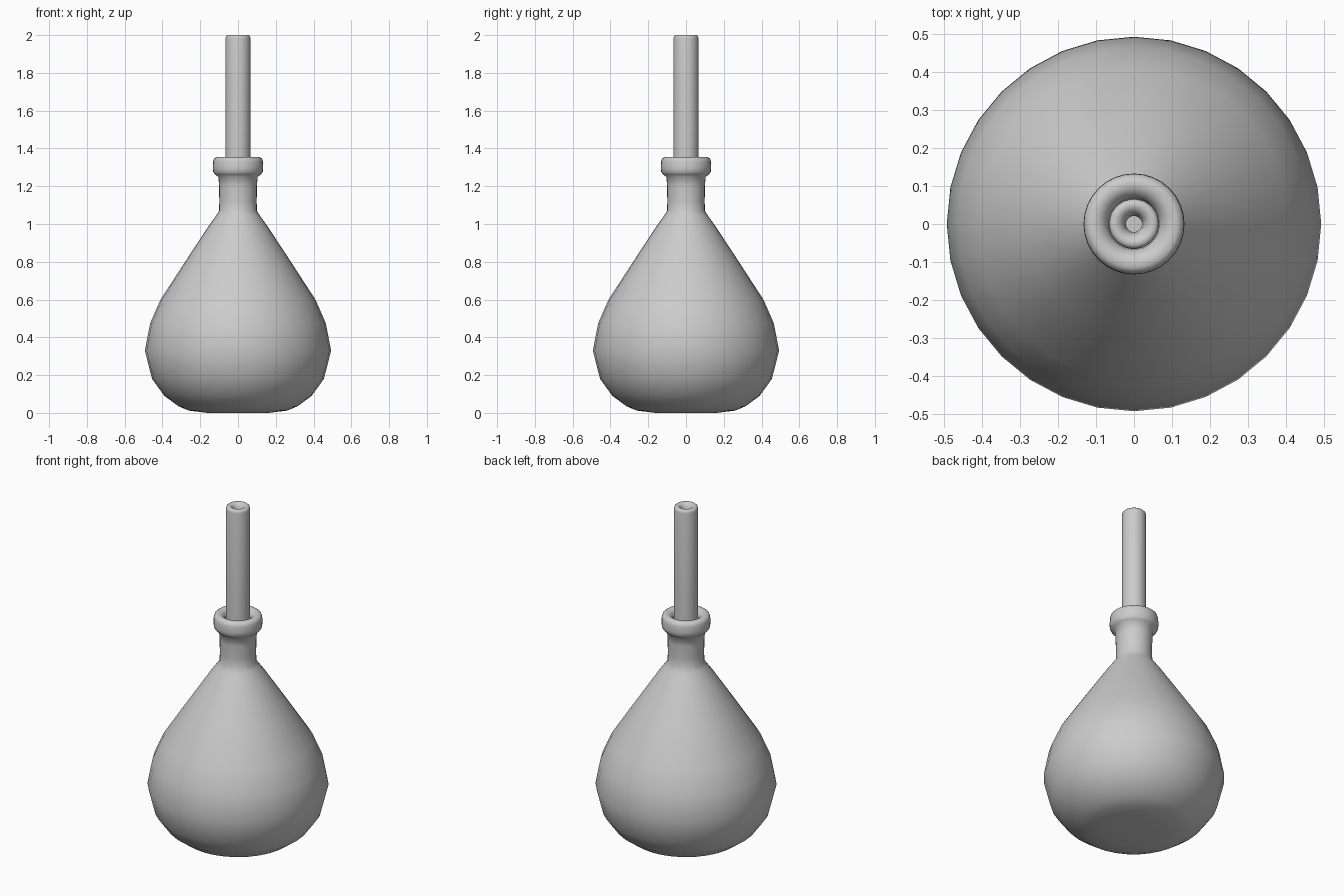
import bpy, math

if "Cube" in bpy.data.objects:
    bpy.data.objects.remove(bpy.data.objects["Cube"])

SEGMENTS = 32


def lathe(name, profile, angle=50):
    """Spin an (r, z) profile around the z axis; r = 0 makes a pole."""
    verts, faces, rings = [], [], []
    for r, z in profile:
        start = len(verts)
        count = 1 if r == 0 else SEGMENTS
        for i in range(count):
            a = 2 * math.pi * i / SEGMENTS
            verts.append((r * math.cos(a), r * math.sin(a), z))
        rings.append([start + i % count for i in range(SEGMENTS)])
    for low, high in zip(rings, rings[1:]):
        for i in range(SEGMENTS):
            j = (i + 1) % SEGMENTS
            face = list(dict.fromkeys((low[i], low[j], high[j], high[i])))
            faces.append(face)
    mesh = bpy.data.meshes.new(name)
    mesh.from_pydata(verts, [], faces)
    obj = bpy.data.objects.new(name, mesh)
    bpy.context.collection.objects.link(obj)
    bpy.ops.object.select_all(action='DESELECT')
    obj.select_set(True)
    bpy.context.view_layer.objects.active = obj
    bpy.ops.object.shade_smooth_by_angle(angle=math.radians(angle))
    return obj


# Pear-shaped body, neck and rolled lip, ending inside the lip around the tube
lathe("flask", [
    (0, 0.004), (0.16, 0.0), (0.26, 0.012), (0.315, 0.035), (0.39, 0.09),
    (0.455, 0.18), (0.493, 0.33), (0.465, 0.475), (0.41, 0.6), (0.28, 0.8),
    (0.155, 0.99), (0.115, 1.045), (0.1, 1.07), (0.099, 1.12), (0.1, 1.2),
    (0.104, 1.25), (0.122, 1.263), (0.131, 1.275), (0.133, 1.295),
    (0.132, 1.33), (0.127, 1.346), (0.115, 1.354), (0.095, 1.353),
    (0.08, 1.343), (0.068, 1.325), (0.064, 1.29),
])

# Thick-walled tube standing in the neck, with a rounded rim and narrow bore
lathe("tube", [
    (0, 1.1), (0.066, 1.1), (0.066, 1.35), (0.066, 1.982), (0.064, 1.993),
    (0.057, 2.0), (0.046, 2.0), (0.034, 1.993), (0.025, 1.978),
    (0.021, 1.95), (0.021, 1.4), (0, 1.4),
])
